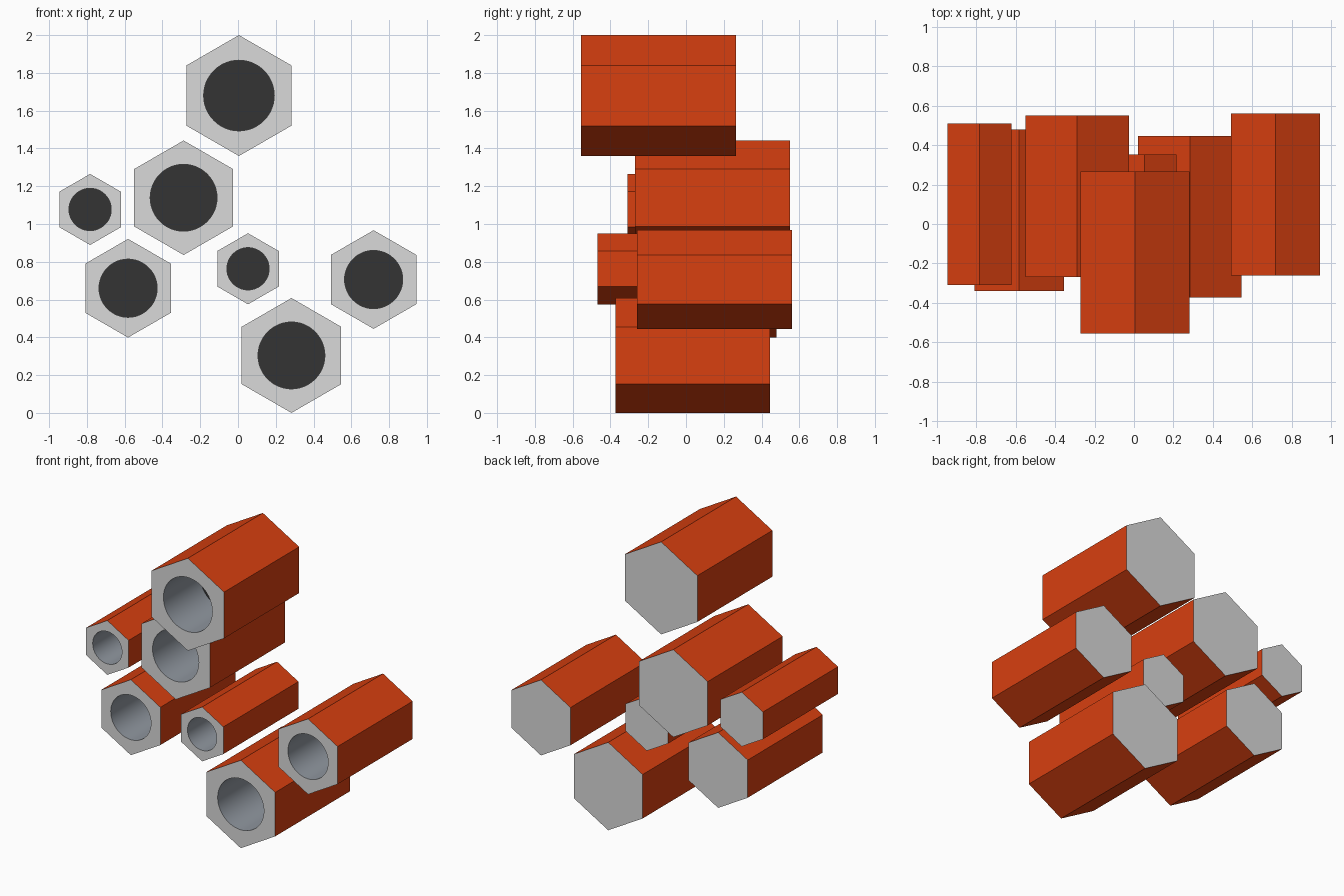
import bpy, bmesh, math

if "Cube" in bpy.data.objects:
    bpy.data.objects.remove(bpy.data.objects["Cube"])

LENGTH = 0.82      # length of every hexagonal tube
DEPTH = 0.40       # depth of the blind bore
SEG = 8            # bore segments per hexagon side


def material(name, rgb):
    m = bpy.data.materials.new(name)
    m.diffuse_color = (*rgb, 1.0)
    m.use_nodes = True
    m.node_tree.nodes["Principled BSDF"].inputs["Base Color"].default_value = m.diffuse_color
    return m


MATS = [
    material("orange_red_sides", (0.69, 0.05, 0.005)),
    material("light_grey_ends", (0.70, 0.70, 0.70)),
    material("steel_bore", (0.28, 0.31, 0.35)),
    material("dark_bore_floor", (0.033, 0.033, 0.033)),
]


def ring(bm, radius, count, y):
    """Ring of vertices in the xz plane, starting at the top."""
    out = []
    for i in range(count):
        a = math.pi / 2 + 2 * math.pi * i / count
        out.append(bm.verts.new((radius * math.cos(a), y, radius * math.sin(a))))
    return out


def hex_tube(name, x, z, radius, bore, y_front):
    bm = bmesh.new()
    n = 6 * SEG
    front = ring(bm, radius, 6, 0)
    back = ring(bm, radius, 6, LENGTH)
    lip = ring(bm, bore, n, 0)
    floor = ring(bm, bore, n, DEPTH)

    def face(verts, mat, smooth=False):
        f = bm.faces.new(verts)
        f.material_index = mat
        f.smooth = smooth

    # outer sides and the front rim
    for i in range(6):
        j = (i + 1) % 6
        face([front[i], front[j], back[j], back[i]], 0)
        arc = [lip[(i * SEG + k) % n] for k in range(SEG + 1)]
        face([front[j], front[i]] + arc, 1)
    # bore wall
    for i in range(n):
        j = (i + 1) % n
        face([lip[i], floor[i], floor[j], lip[j]], 2, True)
    # closed back end and bore floor
    face(back, 1)
    face(floor, 3)

    bmesh.ops.recalc_face_normals(bm, faces=bm.faces[:])
    # keep the lip and floor edges crisp
    for e in bm.edges:
        if len(e.link_faces) == 2 and e.calc_face_angle(0) > math.radians(30):
            e.smooth = False
    me = bpy.data.meshes.new(name)
    bm.to_mesh(me)
    bm.free()
    for m in MATS:
        me.materials.append(m)
    ob = bpy.data.objects.new(name, me)
    ob.location = (x, y_front, z)
    bpy.context.collection.objects.link(ob)


# name, x, z, hexagon radius, bore radius, front y
hex_tube("top_tube", 0.005, 1.68, 0.32, 0.187, -0.555)
hex_tube("upper_middle_tube", -0.288, 1.139, 0.303, 0.177, -0.27)
hex_tube("left_small_tube", -0.783, 1.077, 0.188, 0.112, -0.31)
hex_tube("lower_left_tube", -0.582, 0.66, 0.261, 0.154, -0.34)
hex_tube("centre_small_tube", 0.053, 0.763, 0.188, 0.112, -0.468)
hex_tube("right_tube", 0.718, 0.706, 0.261, 0.154, -0.26)
hex_tube("bottom_tube", 0.283, 0.304, 0.304, 0.177, -0.374)
